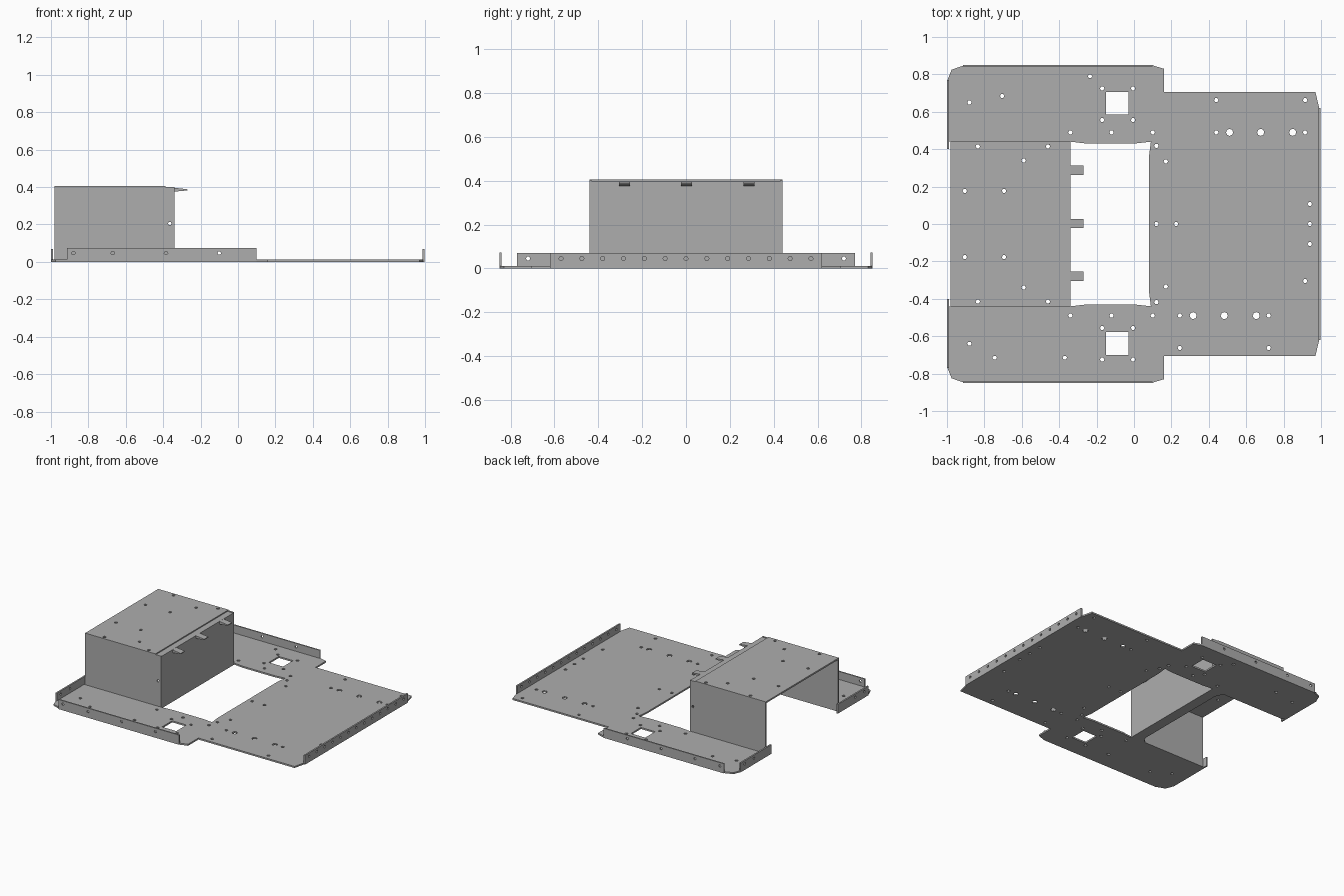
import bpy, math
from mathutils import Matrix, Vector

if "Cube" in bpy.data.objects:
    bpy.data.objects.remove(bpy.data.objects["Cube"])

T = 0.012  # sheet thickness

steel = bpy.data.materials.new("grey_sheet_steel")
steel.diffuse_color = (0.42, 0.42, 0.42, 1)
steel.use_nodes = True
steel.node_tree.nodes["Principled BSDF"].inputs["Base Color"].default_value = steel.diffuse_color


def circle(x, y, r=0.012, n=6):
    return [(x + r * math.cos(2 * math.pi * i / n), y + r * math.sin(2 * math.pi * i / n)) for i in range(n)]


def rect(x0, x1, y0, y1):
    return [(x0, y0), (x1, y0), (x1, y1), (x0, y1)]


def sheet(name, outline, holes=(), origin=(0, 0, 0), u=(1, 0, 0), v=(0, 1, 0), t=T):
    """Flat sheet with holes: outline in (u, v), centred on its thickness at origin."""
    cu = bpy.data.curves.new(name, 'CURVE')
    cu.dimensions = '2D'
    cu.fill_mode = 'BOTH'
    cu.extrude = t / 2
    for loop in [outline, *holes]:
        sp = cu.splines.new('POLY')
        sp.points.add(len(loop) - 1)
        for p, (a, b) in zip(sp.points, loop):
            p.co = (a, b, 0, 1)
        sp.use_cyclic_u = True
    tmp = bpy.data.objects.new(name + "_tmp", cu)
    bpy.context.collection.objects.link(tmp)
    dg = bpy.context.evaluated_depsgraph_get()
    me = bpy.data.meshes.new_from_object(tmp.evaluated_get(dg))
    bpy.data.objects.remove(tmp)
    u, v = Vector(u), Vector(v)
    w = u.cross(v)
    m = Matrix((u, v, w)).transposed().to_4x4()
    m.translation = Vector(origin)
    me.transform(m)
    me.name = name
    me.materials.clear()
    me.materials.append(steel)
    for p in me.polygons:
        p.use_smooth = False
        p.material_index = 0
    ob = bpy.data.objects.new(name, me)
    bpy.context.collection.objects.link(ob)
    return ob


# Base plate: half outline mirrored in y, with a rounded notch under the housing
notch = [(-0.50 + 0.08 * math.sin(a), 0.36 + 0.08 * math.cos(a))
         for a in (0, math.pi / 8, math.pi / 4, math.pi * 3 / 8, math.pi / 2)]
half = [(0.995, 0.6), (0.97, 0.705), (0.16, 0.705), (0.16, 0.83), (0.10, 0.848), (-0.91, 0.848),
        (-0.975, 0.825), (-0.997, 0.77), (-0.997, 0.44)] + notch
outline = half + [(x, -y) for x, y in reversed(half)]

opening_half = [(-0.34, 0.44), (-0.26, 0.431), (0.01, 0.431), (0.09, 0.44), (0.08, 0.36)]
opening = opening_half + [(x, -y) for x, y in reversed(opening_half)]

base_holes = [opening, rect(-0.15, -0.03, 0.585, 0.705), rect(-0.15, -0.03, -0.70, -0.578)]
for s in (1, -1):  # holes found on both sides
    for x, y in [(-0.17, 0.725), (-0.005, 0.725), (-0.17, 0.556), (-0.005, 0.556), (-0.34, 0.49),
                 (-0.12, 0.49), (0.10, 0.49), (0.12, 0.418), (0.17, 0.335), (0.94, 0.107)]:
        base_holes.append(circle(x, s * y))
for x, y in [(-0.88, 0.65), (-0.705, 0.685), (-0.235, 0.79), (0.12, 0), (0.225, 0), (0.94, 0),
             (0.915, -0.305), (-0.88, -0.64), (-0.745, -0.715), (-0.37, -0.715)]:
    base_holes.append(circle(x, y))
for x0, x1, s in ((0.44, 0.915, 1), (0.245, 0.72, -1)):  # two bolt patterns
    for x in (x0, x1):
        base_holes += [circle(x, s * 0.49), circle(x, s * 0.662)]
    for k in (0.15, 0.5, 0.86):
        base_holes.append(circle(x0 + (x1 - x0) * k, s * 0.49, 0.019, 8))
sheet("base_plate", outline, base_holes, (0, 0, T / 2))

# Upturned edge flanges
side_holes = [circle(x, 0.047, 0.01) for x in (-0.88, -0.67, -0.385, -0.10)]
for s, side in ((1, "back"), (-1, "front")):
    sheet(side + "_flange", rect(-0.915, 0.10, 0, 0.073), side_holes,
          (0, s * 0.846, 0), (1, 0, 0), (0, 0, 1), 0.01)
    a, b = sorted((s * 0.40, s * 0.77))
    sheet(side + "_left_flange", rect(a, b, 0, 0.07),
          [circle(s * y, 0.045, 0.01) for y in (0.72, 0.61)],
          (-0.994, 0, 0), (0, 1, 0), (0, 0, 1))
    # Housing side walls
    sheet(side + "_housing_wall", rect(-0.98, -0.34, 0, 0.40), [circle(-0.365, 0.205, 0.01)],
          (0, s * 0.434, 0), (1, 0, 0), (0, 0, 1))
sheet("right_flange", rect(-0.62, 0.62, 0, 0.07),
      [circle(-0.57 + 0.095 * i, 0.045, 0.01) for i in range(13)],
      (0.992, 0, 0), (0, 1, 0), (0, 0, 1))

# Housing roof, end wall and its folded lip
roof_holes = [circle(x, s * y) for s in (1, -1)
              for x, y in [(-0.835, 0.415), (-0.46, 0.415), (-0.59, 0.34), (-0.905, 0.177), (-0.695, 0.177)]]
sheet("housing_roof", rect(-0.98, -0.388, -0.44, 0.44), roof_holes, (0, 0, 0.399))
sheet("housing_end_wall", rect(-0.44, 0.44, 0, 0.396), (), (-0.346, 0, 0), (0, 1, 0), (0, 0, 1))
sheet("housing_lip", rect(-0.392, -0.34, -0.44, 0.44), (), (0, 0, 0.391))

# Small tabs pointing out of the end wall
for i, y in enumerate((0.288, 0.003, -0.28)):
    sheet("tab_%d" % (i + 1), [(-0.345, 0.375), (-0.27, 0.382), (-0.27, 0.388), (-0.345, 0.397)], (),
          (0, y, 0), (1, 0, 0), (0, 0, 1), 0.05)
